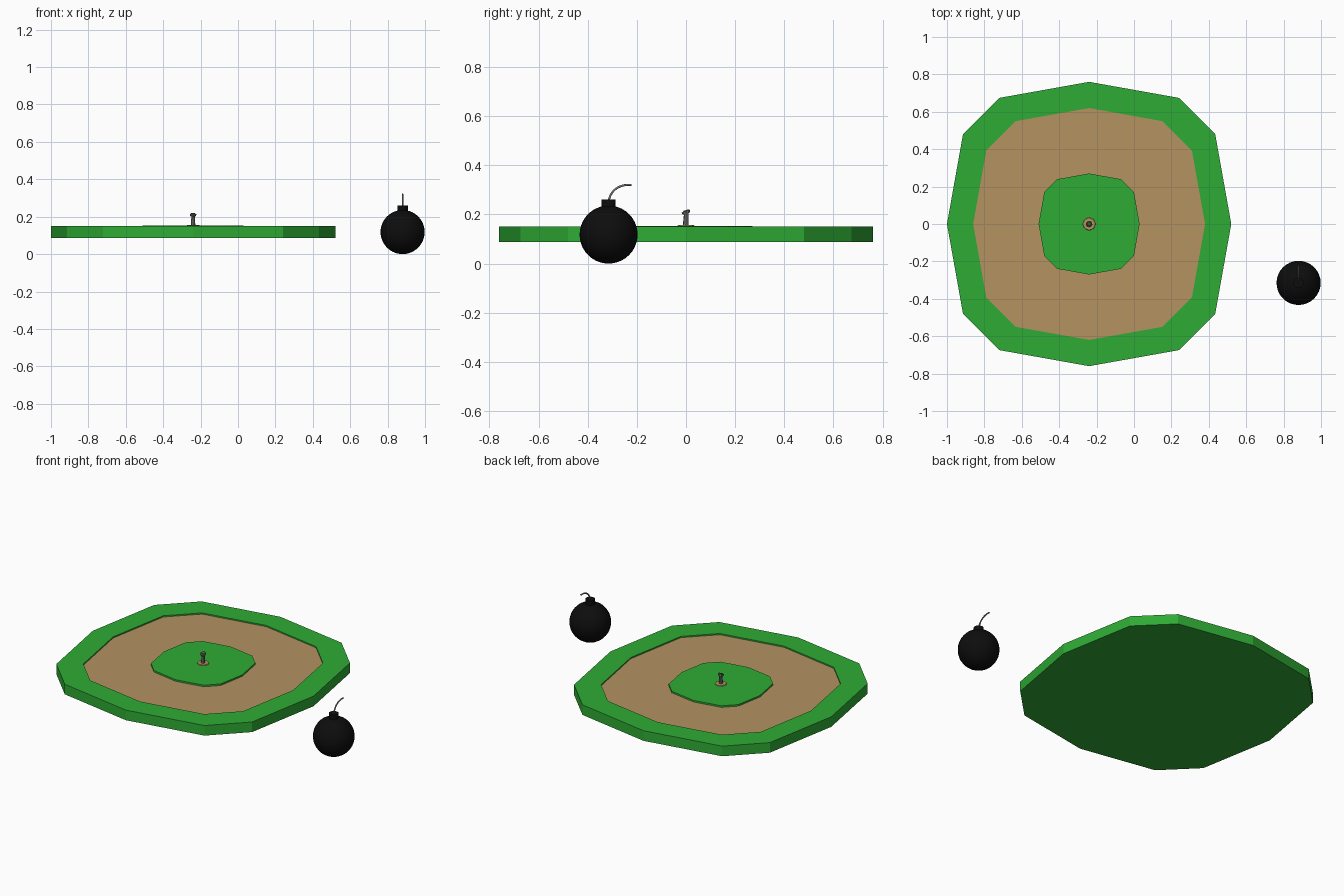
import bpy, bmesh, math
from mathutils import Matrix, Vector

if "Cube" in bpy.data.objects:
    bpy.data.objects.remove(bpy.data.objects["Cube"])

CX = -0.24                      # centre of the island
BX, BY, BR = 0.88, -0.315, 0.118  # bomb position and radius


def material(name, rgb):
    m = bpy.data.materials.new(name)
    m.diffuse_color = (*rgb, 1)
    m.use_nodes = True
    m.node_tree.nodes["Principled BSDF"].inputs["Base Color"].default_value = m.diffuse_color
    return m


GREEN = material("grass green", (0.028, 0.41, 0.035))
SAND = material("sand brown", (0.46, 0.29, 0.12))
BLACK = material("bomb black", (0.004, 0.004, 0.004))
GREY = material("metal grey", (0.18, 0.17, 0.16))
FUSE = material("fuse grey", (0.22, 0.22, 0.21))
CAP = material("dark green", (0.06, 0.16, 0.05))


def finish(bm, name, mats, smooth=False):
    bmesh.ops.recalc_face_normals(bm, faces=bm.faces)
    me = bpy.data.meshes.new(name)
    bm.to_mesh(me)
    bm.free()
    for m in mats:
        me.materials.append(m)
    ob = bpy.data.objects.new(name, me)
    bpy.context.collection.objects.link(ob)
    if smooth:
        bpy.context.view_layer.objects.active = ob
        ob.select_set(True)
        bpy.ops.object.shade_smooth_by_angle(angle=math.radians(40))
        ob.select_set(False)
    return ob


def outline(s):
    """Twelve-sided rounded square, s = half width."""
    pts = []
    for q in range(4):
        rot = Matrix.Rotation(q * math.pi / 2, 2)
        for p in ((1, 0), (0.887, 0.633), (0.633, 0.887)):
            pts.append(rot @ Vector(p) * s)
    return pts


def cone(name, mat, r1, r2, z1, z2, x, y, sides, smooth=False, tilt=0):
    bm = bmesh.new()
    m = Matrix.Translation((x, y, (z1 + z2) / 2)) @ Matrix.Rotation(tilt, 4, 'X')
    bmesh.ops.create_cone(bm, cap_ends=True, segments=sides, radius1=r1,
                          radius2=r2, depth=z2 - z1, matrix=m)
    return finish(bm, name, [mat], smooth)


# Ground slab: rim, sunken sand ring and raised centre, as stacked outlines
bm = bmesh.new()
rings = [(0.76, 0.087), (0.76, 0.15), (0.62, 0.15), (0.62, 0.142),
         (0.27, 0.142), (0.27, 0.152)]
loops = [[bm.verts.new((CX + p.x, p.y, z)) for p in outline(s)] for s, z in rings]
for k, (a, b) in enumerate(zip(loops, loops[1:])):
    for i in range(12):
        j = (i + 1) % 12
        f = bm.faces.new((a[i], a[j], b[j], b[i]))
        f.material_index = 1 if k == 3 else 0
bm.faces.new(loops[0][::-1])
bm.faces.new(loops[-1])
finish(bm, "ground_slab", [GREEN, SAND])

# Small post in the middle: dirt patch, stem, tilted head and cap
cone("dirt_patch", SAND, 0.036, 0.033, 0.150, 0.156, CX, 0, 8)
cone("post_stem", GREY, 0.012, 0.009, 0.152, 0.208, CX, 0, 8, tilt=-0.05)
cone("post_head", GREY, 0.015, 0.018, 0.203, 0.213, CX, 0, 8, tilt=0.3)
cone("post_cap", CAP, 0.016, 0.011, 0.212, 0.218, CX, 0.001, 8, tilt=0.3)

# Bomb body and neck
bm = bmesh.new()
bmesh.ops.create_uvsphere(bm, u_segments=32, v_segments=20, radius=BR,
                          matrix=Matrix.Translation((BX, BY, BR)))
finish(bm, "bomb_body", [BLACK], True)
cone("bomb_neck", BLACK, 0.028, 0.028, 0.222, 0.261, BX, BY, 24, True)

# Curved fuse
cu = bpy.data.curves.new("fuse", 'CURVE')
cu.dimensions = '3D'
cu.bevel_depth = 0.0042
cu.bevel_resolution = 2
cu.use_fill_caps = True
sp = cu.splines.new('BEZIER')
sp.bezier_points.add(1)
ends = (((BY, 0.25), (BY, 0.22), (BY + 0.005, 0.295)),
        ((-0.222, 0.32), (-0.275, 0.324), (-0.20, 0.32)))
for bp, (co, left, right) in zip(sp.bezier_points, ends):
    bp.handle_left_type = bp.handle_right_type = 'FREE'
    bp.co = (BX, *co)
    bp.handle_left = (BX, *left)
    bp.handle_right = (BX, *right)
cu.materials.append(FUSE)
bpy.context.collection.objects.link(bpy.data.objects.new("fuse", cu))
